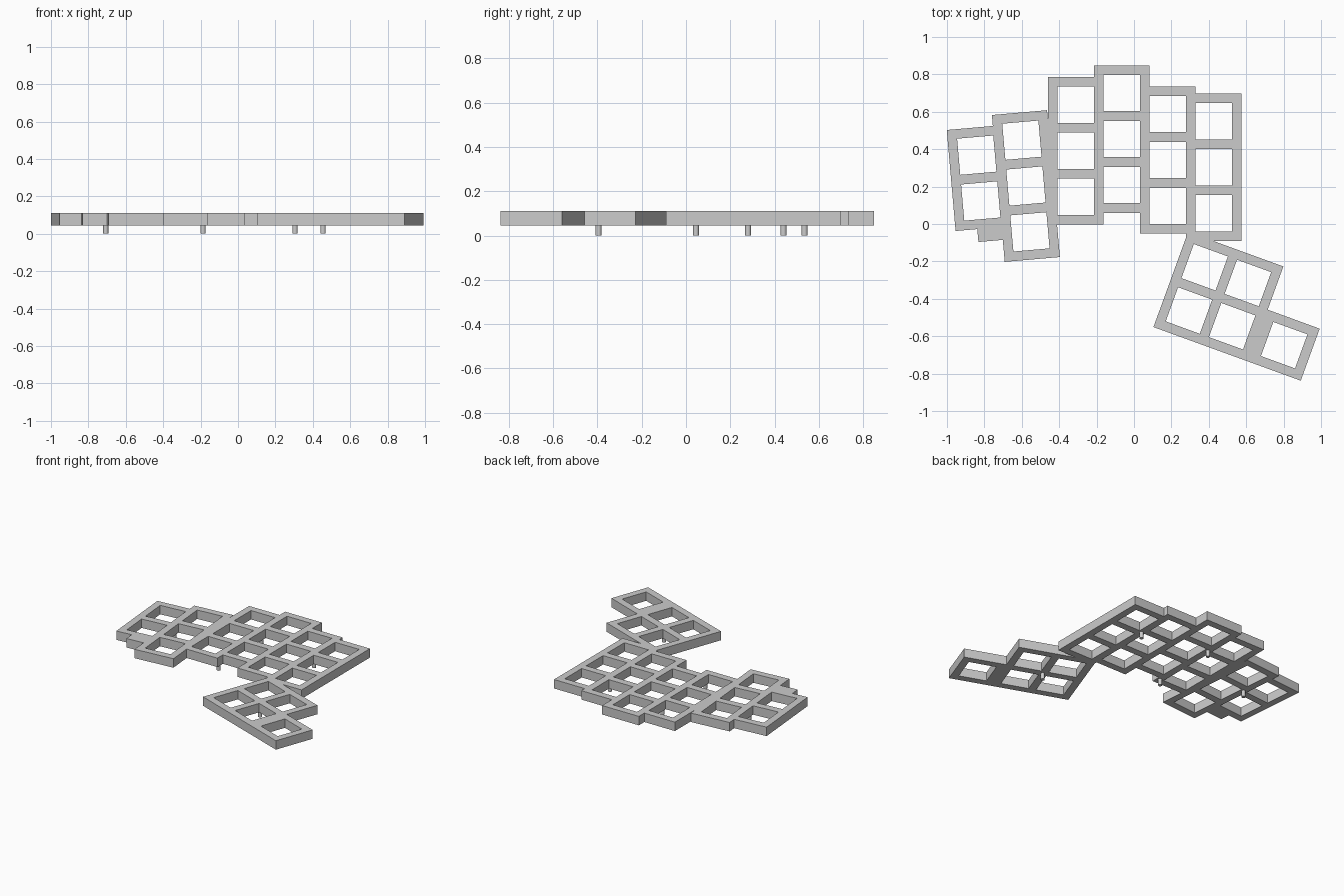
import bpy
from math import radians
from mathutils import Matrix, Vector

if "Cube" in bpy.data.objects:
    bpy.data.objects.remove(bpy.data.objects["Cube"], do_unlink=True)

PITCH, HALF, HOLE = 0.246, 0.148, 0.097
BOTTOM, TOP = 0.045, 0.11

grey = bpy.data.materials.new("plain grey")
grey.use_nodes = True
grey.diffuse_color = (0.6, 0.6, 0.6, 1)
grey.node_tree.nodes["Principled BSDF"].inputs["Base Color"].default_value = (0.6, 0.6, 0.6, 1)


def box(name, frame, x, y, sx, sy, z0=BOTTOM, z1=TOP):
    """Box with half sizes sx, sy, centred on x, y in the given frame."""
    bpy.ops.mesh.primitive_cube_add(size=2)
    ob = bpy.context.object
    ob.name = name
    ob.data.transform(frame @ Matrix.Translation((x, y, (z0 + z1) / 2))
                      @ Matrix.Diagonal((sx, sy, (z1 - z0) / 2, 1)))
    ob.data.materials.append(grey)
    return ob


def frame_at(x, y, degrees=0):
    return Matrix.Translation((x, y, 0)) @ Matrix.Rotation(radians(degrees), 4, "Z")


blocks, cutters = [], []


def cells(name, frame, xs, ys):
    """Solid block around a grid of cells, plus a square cutter for each cell."""
    cx, cy = (xs[0] + xs[-1]) / 2, (ys[0] + ys[-1]) / 2
    blocks.append(box(name, frame, cx, cy, (xs[-1] - xs[0]) / 2 + HALF, (ys[-1] - ys[0]) / 2 + HALF))
    for x in xs:
        for y in ys:
            cutters.append(box("hole_cutter", frame, x, y, HOLE, HOLE, 0, 0.2))


# Finger columns: centre x, centre y, tilt, number of cells
columns = [("pinky_column", -0.83, 0.2455, 5, 2), ("ring_column", -0.578, 0.203, 5, 3),
           ("third_column", -0.312, 0.391, 0, 3), ("middle_column", -0.066, 0.454, 0, 3),
           ("index_column", 0.18, 0.342, 0, 3), ("inner_column", 0.427, 0.303, 0, 3)]
for name, x, y, tilt, count in columns:
    cells(name, frame_at(x, y, tilt), [0], [(i - (count - 1) / 2) * PITCH for i in range(count)])

# Small step joining the two tilted columns
blocks.append(box("column_step", frame_at(-0.578, 0.203, 5), -0.21, -0.218, 0.069, 0.058))

# Thumb cluster: a two by two grid and one extra cell at the end
thumb = frame_at(0.104, -0.551, -20)
near, far, end = HALF, HALF + PITCH, HALF * 3 + PITCH
cells("thumb_grid", thumb, [near, far], [near, far])
cells("thumb_end", thumb, [end], [near])


def apply_boolean(target, other, operation):
    mod = target.modifiers.new("join", "BOOLEAN")
    mod.operation, mod.solver, mod.object = operation, "EXACT", other
    bpy.context.view_layer.objects.active = target
    bpy.ops.object.modifier_apply(modifier=mod.name)
    bpy.data.objects.remove(other, do_unlink=True)


# Join the blocks into one plate and cut the square openings
plate = blocks[0]
plate.name = "switch_plate"
for block in blocks[1:]:
    apply_boolean(plate, block, "UNION")
for cutter in cutters:
    apply_boolean(plate, cutter, "DIFFERENCE")

# Short round pegs under the rib crossings
for x, y in [(-0.707, 0.28), (-0.187, 0.535), (-0.187, 0.045), (0.305, 0.44), (0.455, -0.395)]:
    bpy.ops.mesh.primitive_cylinder_add(vertices=24, radius=0.0135, depth=0.06, location=(x, y, 0.03))
    peg = bpy.context.object
    peg.name = "support_peg"
    peg.data.materials.append(grey)
    bpy.ops.object.shade_smooth_by_angle()
